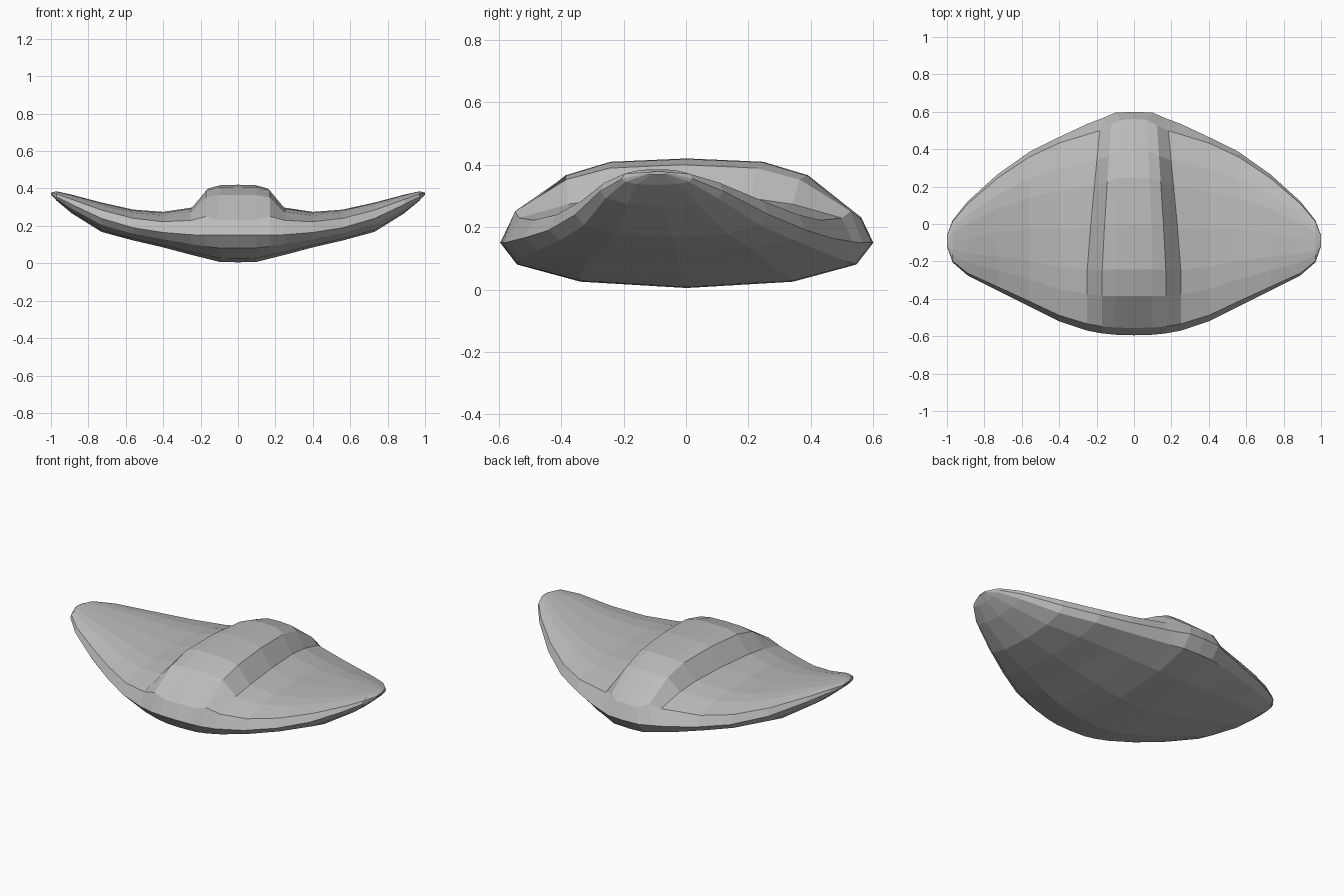
import bpy
import bmesh

if "Cube" in bpy.data.objects:
    bpy.data.objects.remove(bpy.data.objects["Cube"], do_unlink=True)

hull_grey = bpy.data.materials.new("hull grey")
hull_grey.use_nodes = True
colour = (0.5, 0.5, 0.5, 1)
hull_grey.diffuse_color = colour
hull_grey.node_tree.nodes["Principled BSDF"].inputs["Base Color"].default_value = colour

# Half-span stations: x, front y, back y, rim z, top z, bottom z
STATIONS = [
    (0.00, -0.595, 0.60, 0.15, 0.42, 0.005),
    (0.10, -0.592, 0.595, 0.15, 0.418, 0.008),
    (0.17, -0.585, 0.565, 0.15, 0.40, 0.025),
    (0.25, -0.57, 0.535, 0.153, 0.30, 0.045),
    (0.40, -0.52, 0.465, 0.165, 0.275, 0.085),
    (0.56, -0.44, 0.385, 0.19, 0.287, 0.122),
    (0.73, -0.355, 0.265, 0.24, 0.325, 0.168),
    (0.89, -0.275, 0.12, 0.315, 0.367, 0.268),
    (0.97, -0.205, 0.02, 0.355, 0.385, 0.335),
    (1.00, -0.12, -0.06, 0.373, 0.378, 0.368),
]

# Chord fraction and height fraction, for the central hump, the wing and the underside
FRACTIONS = [-0.935, -0.65, -0.41, 0, 0.41, 0.65, 0.935]
HUMP = [0.30, 0.80, 0.96, 1, 0.96, 0.80, 0.30]
WING = [0.52, 0.82, 0.95, 1, 0.95, 0.82, 0.52]
BELLY = [(0.91, 0.48), (0.57, 0.86), (0, 1), (-0.57, 0.86), (-0.91, 0.48)]


def section(station, side):
    """Closed cross-section: front rim, over the top, back rim, under the belly."""
    x, front, back, rim, top, bottom = station
    mid, half = (front + back) / 2, (back - front) / 2
    wing_mix = min(1, max(0, (x - 0.1) / 0.15))
    points = [(side * x, front, rim)]
    for f, hump, wing in zip(FRACTIONS, HUMP, WING):
        y = mid + f * half
        h = hump + (wing - hump) * wing_mix
        # The hump narrows towards the back
        taper = 1 - 0.38 * max(0, y + 0.2) if x < 0.3 else 1
        points.append((side * x * taper, y, rim + (top - rim) * h))
    points.append((side * x, back, rim))
    for f, h in BELLY:
        points.append((side * x, mid + f * half, rim + (bottom - rim) * h))
    return points


# Loft the hull from tip to tip
bm = bmesh.new()
sections = [section(s, -1) for s in reversed(STATIONS[1:])]
sections += [section(s, 1) for s in STATIONS]
rings = [[bm.verts.new(p) for p in pts] for pts in sections]
for a, b in zip(rings, rings[1:]):
    for i in range(len(a)):
        j = (i + 1) % len(a)
        bm.faces.new((a[i], a[j], b[j], b[i]))
bm.faces.new(rings[0])
bm.faces.new(rings[-1])
bmesh.ops.recalc_face_normals(bm, faces=bm.faces)

mesh = bpy.data.meshes.new("winged_hull")
bm.to_mesh(mesh)
bm.free()
mesh.materials.append(hull_grey)
hull = bpy.data.objects.new("winged_hull", mesh)
bpy.context.collection.objects.link(hull)
